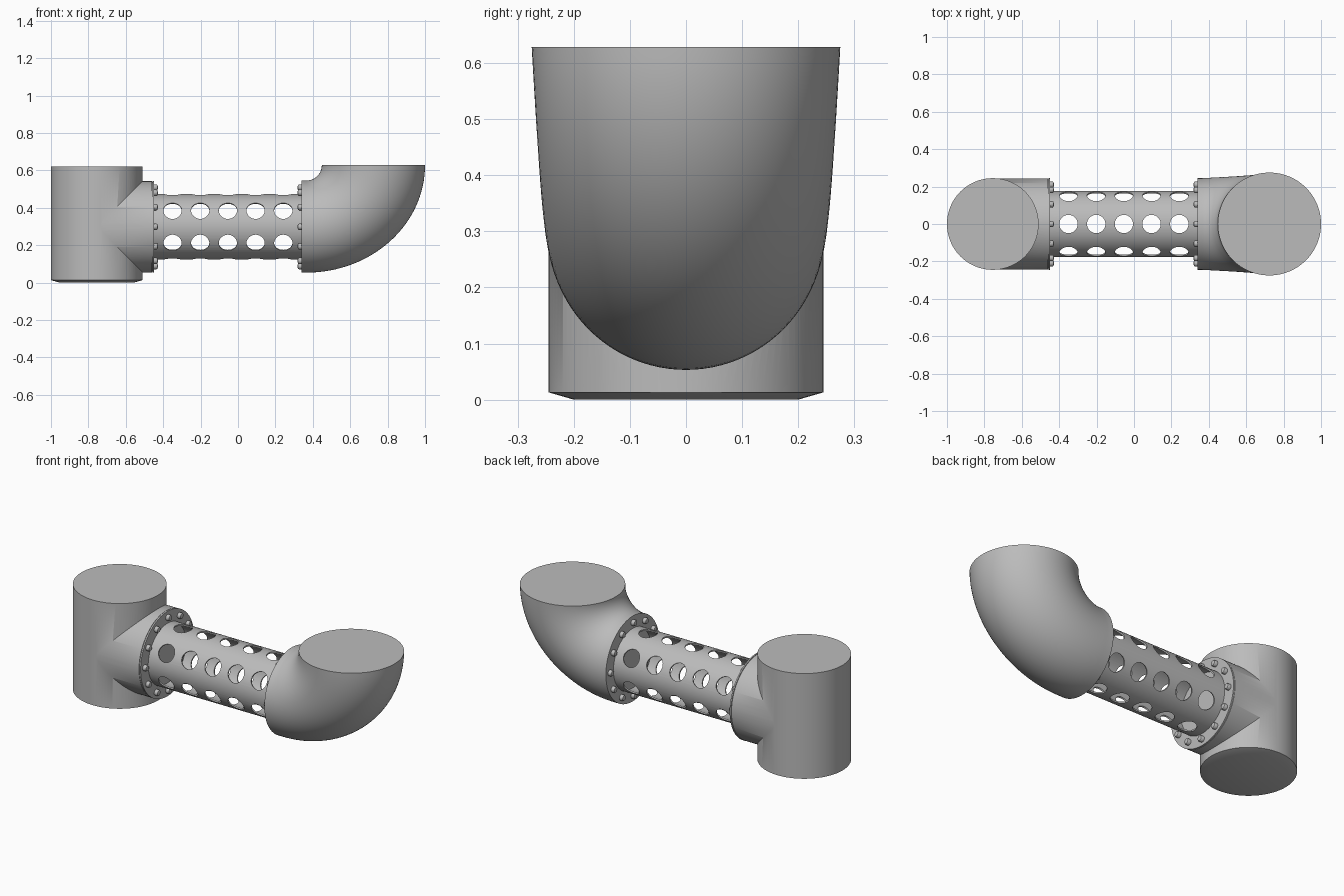
import bpy
import bmesh
import math
from mathutils import Matrix, Vector

cube = bpy.data.objects.get("Cube")
if cube:
    bpy.data.objects.remove(cube, do_unlink=True)

AXIS_Z = 0.298          # height of the horizontal pipe axis
PIPE_R = 0.245          # outer radius of the fittings
TUBE_R = 0.176          # radius of the perforated tube
LEFT_FACE, RIGHT_FACE = -0.45, 0.34

metal = bpy.data.materials.new("grey metal")
metal.use_nodes = True
colour = (0.5, 0.5, 0.5, 1)
metal.diffuse_color = colour
metal.node_tree.nodes["Principled BSDF"].inputs["Base Color"].default_value = colour


def finish(name, bm):
    """Turn a bmesh into a shaded object."""
    bmesh.ops.recalc_face_normals(bm, faces=bm.faces)
    mesh = bpy.data.meshes.new(name)
    bm.to_mesh(mesh)
    bm.free()
    mesh.materials.append(metal)
    obj = bpy.data.objects.new(name, mesh)
    bpy.context.collection.objects.link(obj)
    return obj


def smooth(obj):
    select(obj)
    bpy.ops.object.shade_smooth_by_angle(angle=math.radians(35))


def select(obj):
    bpy.ops.object.select_all(action="DESELECT")
    obj.select_set(True)
    bpy.context.view_layer.objects.active = obj


def skin(bm, rings, closed=False):
    """Bridge successive rings of points; cap the ends or close the loop."""
    loops = [[bm.verts.new(p) for p in ring] for ring in rings]
    count = len(loops[0])
    pairs = list(zip(loops, loops[1:]))
    if closed:
        pairs.append((loops[-1], loops[0]))
    else:
        bm.faces.new(loops[0])
        bm.faces.new(loops[-1])
    for a, b in pairs:
        for i in range(count):
            j = (i + 1) % count
            bm.faces.new((a[i], a[j], b[j], b[i]))


def lathe(bm, profile, matrix, sides=96, closed=False):
    """Revolve (radius, height) pairs about local z, placed by a matrix."""
    rings = []
    for r, h in profile:
        angles = [math.tau * i / sides for i in range(sides)]
        rings.append([matrix @ Vector((r * math.cos(a), r * math.sin(a), h)) for a in angles])
    skin(bm, rings, closed)


def boolean(obj, other, operation):
    mod = obj.modifiers.new(operation.title(), "BOOLEAN")
    mod.operation = operation
    mod.solver = "EXACT"
    mod.object = other
    select(obj)
    bpy.ops.object.modifier_apply(modifier=mod.name)
    bpy.data.objects.remove(other, do_unlink=True)


along_x = Matrix.Translation((0, 0, AXIS_Z)) @ Matrix.Rotation(math.pi / 2, 4, "Y")

# Tee fitting: upright barrel with a chamfered foot, plus a side branch
bm = bmesh.new()
lathe(bm, [(0.2, 0), (PIPE_R, 0.013), (PIPE_R, 0.62)], Matrix.Translation((-0.755, 0, 0)))
tee = finish("tee_fitting", bm)
bm = bmesh.new()
lathe(bm, [(PIPE_R - 0.001, -0.75), (PIPE_R - 0.001, -0.461)], along_x)
boolean(tee, finish("tee_branch", bm), "UNION")
smooth(tee)

# Flange with a narrow seam against the branch
bm = bmesh.new()
lathe(bm, [(PIPE_R - 0.006, -0.462), (PIPE_R - 0.006, -0.458),
           (PIPE_R, -0.458), (PIPE_R, LEFT_FACE)], along_x)
smooth(finish("tee_flange", bm))

# Elbow: quarter bend widening from the flange to the upright mouth
bm = bmesh.new()
bend_x, bend_z, sides, steps = 0.365, 0.628, 96, 32
sections = [(RIGHT_FACE, 0)] + [(bend_x, math.pi / 2 * i / steps) for i in range(steps + 1)]
rings = []
for x, t in sections:
    inner = Vector((x + 0.083 * math.sin(t), 0, bend_z - 0.083 * math.cos(t)))
    outer = Vector((x + 0.635 * math.sin(t), 0, bend_z - 0.575 * math.cos(t)))
    half_width = PIPE_R + 0.03 * t / (math.pi / 2)
    centre, radius = (inner + outer) / 2, (outer - inner) / 2
    rings.append([centre + radius * math.cos(a) + Vector((0, half_width * math.sin(a), 0))
                  for a in (math.tau * i / sides for i in range(sides))])
skin(bm, rings)
smooth(finish("elbow_fitting", bm))

# Perforated tube: thin shell with six rows of five round holes
bm = bmesh.new()
wall = 0.008
lathe(bm, [(TUBE_R, LEFT_FACE), (TUBE_R, RIGHT_FACE),
           (TUBE_R - wall, RIGHT_FACE), (TUBE_R - wall, LEFT_FACE)], along_x, closed=True)
tube = finish("perforated_tube", bm)
bm = bmesh.new()
for row in range(6):
    turn = Matrix.Translation((0, 0, AXIS_Z)) @ Matrix.Rotation(row * math.pi / 3, 4, "X")
    for column in range(5):
        place = turn @ Matrix.Translation((-0.35 + 0.148 * column, 0, 0))
        lathe(bm, [(0.049, 0.13), (0.049, 0.2)], place, sides=32)
holes = finish("hole_cutter", bm)
holes.hide_render = True
boolean(tube, holes, "DIFFERENCE")
smooth(tube)

# Rings of rounded bolt heads on both flange faces
for name, face, out in (("tee_bolts", LEFT_FACE, 1), ("elbow_bolts", RIGHT_FACE, -1)):
    bm = bmesh.new()
    for i in range(12):
        a = math.tau * i / 12
        place = along_x @ Matrix.Translation((0.21 * math.cos(a), 0.21 * math.sin(a), face))
        profile = [(0.017, -0.002), (0.017, 0.014), (0.014, 0.019), (0.008, 0.021)]
        lathe(bm, [(r, out * h) for r, h in profile], place, sides=16)
    smooth(finish(name, bm))
